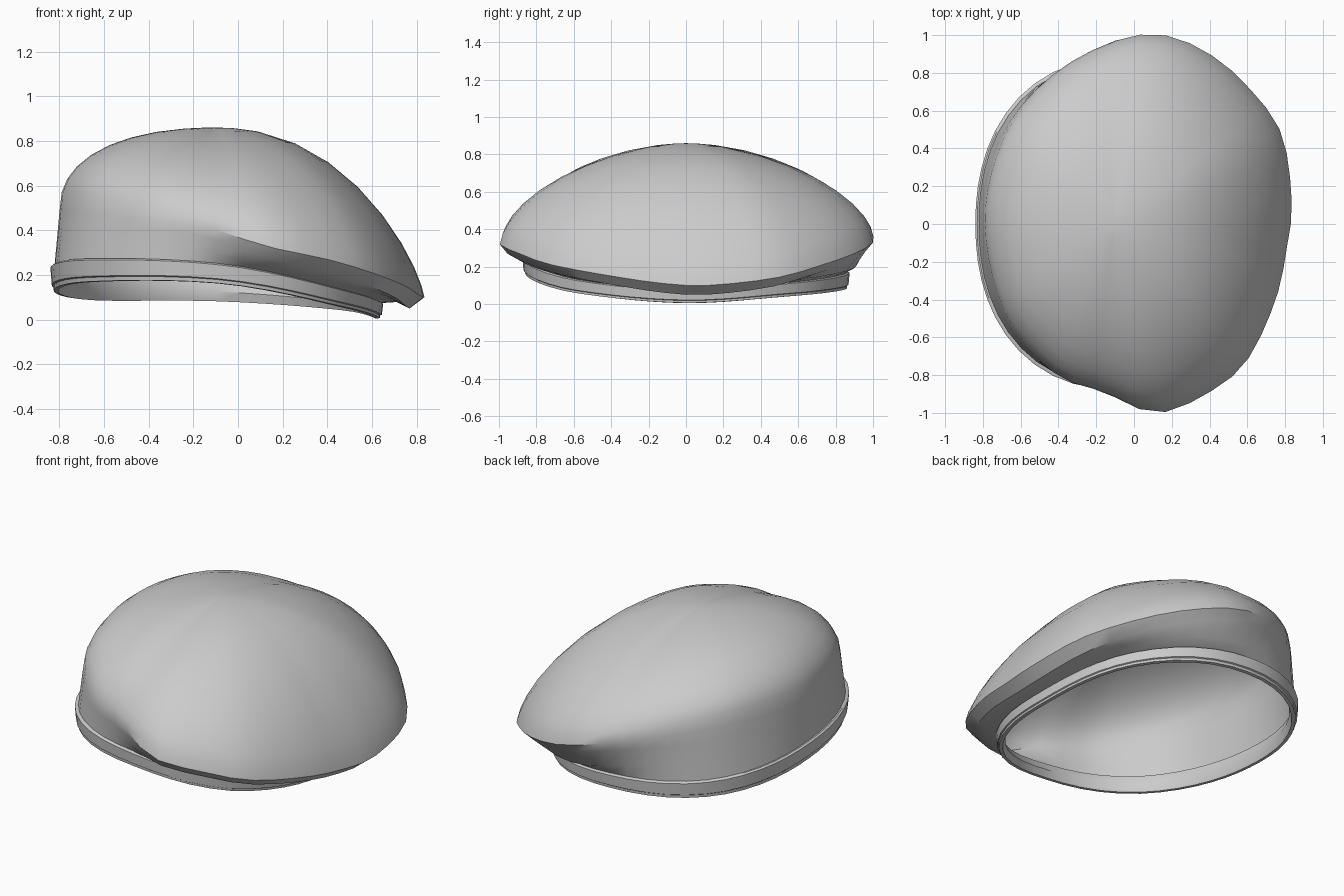
import bpy, math
from mathutils import Vector

if "Cube" in bpy.data.objects:
    bpy.data.objects.remove(bpy.data.objects["Cube"])

SEG = 48
APEX = Vector((-0.1, 0, 0.86))

felt = bpy.data.materials.new("grey felt")
felt.diffuse_color = (0.6, 0.6, 0.6, 1)
felt.use_nodes = True
felt.node_tree.nodes["Principled BSDF"].inputs["Base Color"].default_value = felt.diffuse_color


def lerp(a, b, t):
    return a + (b - a) * t


def spline(pts, t):
    """Closed Catmull-Rom curve through pts, t in 0..1."""
    n = len(pts)
    f = (t % 1) * n
    i = int(f)
    u = f - i
    a, b, c, d = (pts[(i + k) % n] for k in (-1, 0, 1, 2))
    return (b * 2 + (c - a) * u + (a * 2 - b * 5 + c * 4 - d) * u ** 2
            + (b * 3 - a - c * 3 + d) * u ** 3) * 0.5


def resample(pts):
    """SEG points on the closed curve, at equal angles about the apex."""
    fine = [spline(pts, k / 1500) for k in range(1500)]
    out = []
    for s in range(SEG):
        d = Vector((math.cos(2 * math.pi * s / SEG), math.sin(2 * math.pi * s / SEG)))
        out.append(max(fine, key=lambda p: (p - APEX).xy.normalized().dot(d)).copy())
    return out


def loft(name, rings, closed=False, cap=None):
    """Skin of quads between rings, with an optional fan to a cap point."""
    verts = [p for r in rings for p in r]
    faces = []
    n = len(rings)
    for r in range(n if closed else n - 1):
        q = (r + 1) % n
        for s in range(SEG):
            t = (s + 1) % SEG
            faces.append((r * SEG + s, r * SEG + t, q * SEG + t, q * SEG + s))
    if cap is not None:
        verts.append(cap)
        base = (n - 1) * SEG
        faces += [(base + s, base + (s + 1) % SEG, len(verts) - 1) for s in range(SEG)]
    me = bpy.data.meshes.new(name)
    me.from_pydata([tuple(v) for v in verts], [], faces)
    me.materials.append(felt)
    ob = bpy.data.objects.new(name, me)
    bpy.context.collection.objects.link(ob)
    bpy.context.view_layer.objects.active = ob
    ob.select_set(True)
    bpy.ops.object.shade_smooth_by_angle(angle=math.radians(35))
    ob.select_set(False)
    return ob


# Widest edge of the crown, counter-clockwise from the drooping side
rim = resample([Vector(p) for p in (
    (0.835, 0.12, 0.10), (0.78, 0.48, 0.14), (0.60, 0.73, 0.21), (0.40, 0.90, 0.27),
    (0.16, 1.00, 0.33), (-0.10, 0.97, 0.39), (-0.43, 0.79, 0.46), (-0.69, 0.48, 0.49),
    (-0.80, 0.02, 0.48), (-0.69, -0.48, 0.48), (-0.42, -0.79, 0.45), (-0.16, -0.89, 0.42),
    (0.12, -1.00, 0.33), (0.40, -0.89, 0.27), (0.60, -0.72, 0.21), (0.75, -0.40, 0.15),
    (0.81, -0.12, 0.11))])

# Head opening: height of the band's lower edge every 45 degrees
LOW = [0.005, 0.042, 0.082, 0.087, 0.128, 0.168, 0.162, 0.055]


def band_ring(inset, h):
    """Ring of the band; h runs from 0 at its lower edge to 1 at its top."""
    out = []
    for s in range(SEG):
        a = 2 * math.pi * s / SEG
        c, d = math.cos(a), math.sin(a)
        rx, ry = 0.745 - inset, 0.875 - inset
        k = (abs(c / rx) ** 2.2 + abs(d / ry) ** 2.2) ** (-1 / 2.2)
        z = spline(LOW, s / SEG) + h * (0.087 - 0.02 * c)
        out.append(Vector((-0.095 + k * c, k * d, z)))
    return out


# Sweatband with a stepped lower hem
loft("band", [band_ring(i, h) for i, h in (
    (0.035, 0), (0.015, 0.02), (0.013, 0.2), (0.006, 0.25), (0.0, 0.97),
    (0.01, 1.04), (0.032, 1.04), (0.048, 0.5))], closed=True)

# Crown: wall and tucked fold from the band out to the rim, then the dome
wall = band_ring(0.018, 1.02)
tuck, lip = [], []
for w, r in zip(wall, rim):
    # Fold strength grows towards the drooping side
    c = (r - APEX).xy.normalized().x
    f = min(1, max(0, (c + 0.25) / 0.4))
    lo = lerp(w, r, 0.4)
    lo.z -= 0.03 * f * max(0, r.z - w.z) / 0.15
    tuck.append(lo)
    under = lerp(w, r, 0.75)
    under.z = lerp(under.z, r.z - 0.05, f)
    under.xy = lerp(under.xy, lerp(w, r, 0.78 - 0.1 * max(0, c)).xy, f)
    lip.append(under)
rings = [wall, tuck, lip, rim]
for r in (0.985, 0.95, 0.89, 0.8, 0.68, 0.54, 0.38, 0.2, 0.08):
    ring = []
    for e in rim:
        c = (e - APEX).xy.normalized().x
        side = (1.62, 1.7)
        end = (2.2, 1.3) if c > 0 else (2.2, 2.4)
        p, q = (lerp(a, b, abs(c)) for a, b in zip(side, end))
        pt = lerp(APEX, e, r)
        pt.z = e.z + (APEX.z - e.z) * (1 - r ** p) ** (1 / q)
        ring.append(pt)
    rings.append(ring)
loft("crown", rings, cap=APEX)
